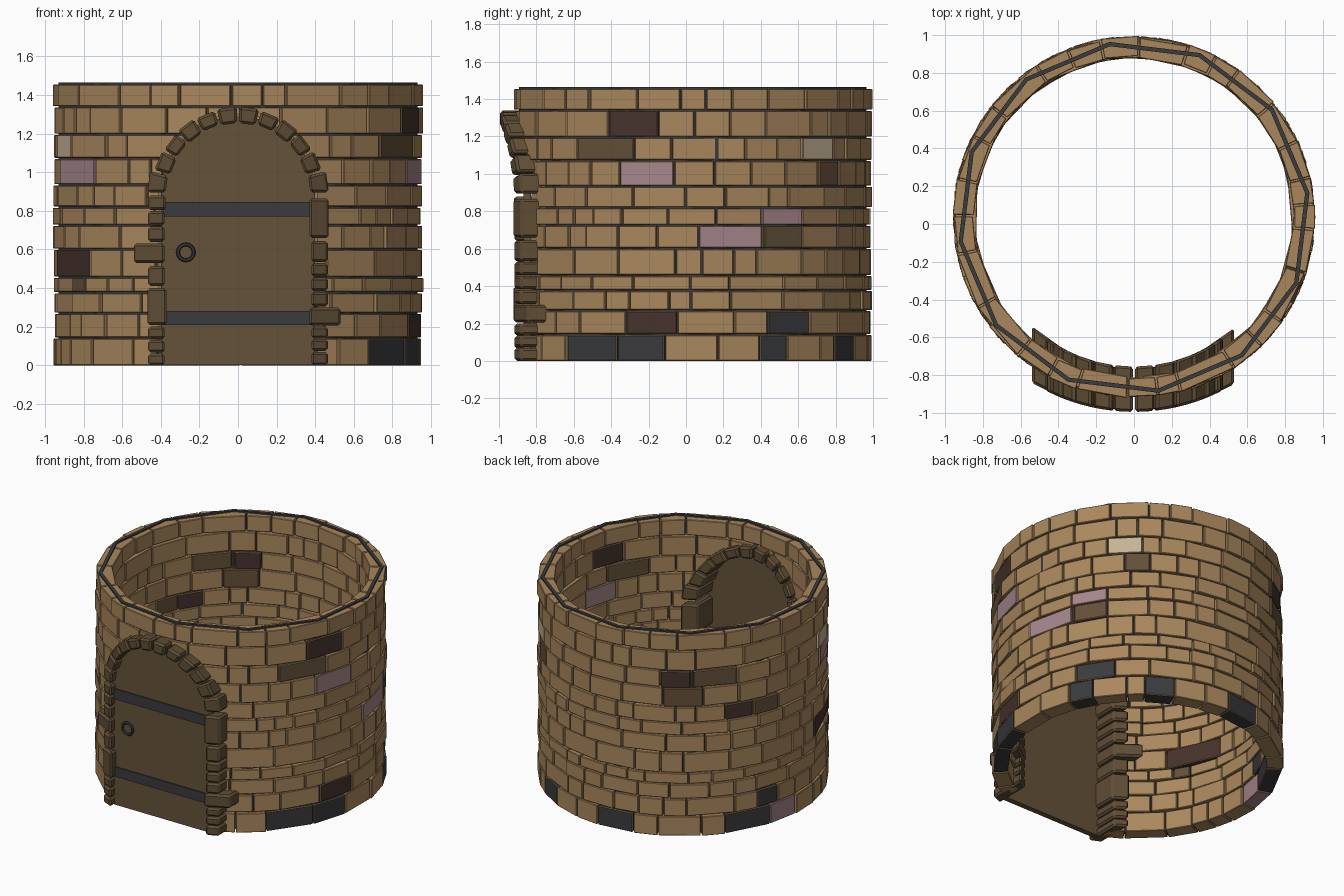
import bpy, bmesh, random
from math import sin, cos, pi, radians, sqrt

random.seed(7)
if "Cube" in bpy.data.objects:
    bpy.data.objects.remove(bpy.data.objects["Cube"], do_unlink=True)

CY = 0.035          # tower axis sits slightly behind the origin
SPRING = 0.89       # height where the door arch starts


def material(name, rgb):
    m = bpy.data.materials.new(name)
    m.use_nodes = True
    m.diffuse_color = (*rgb, 1)
    m.node_tree.nodes["Principled BSDF"].inputs["Base Color"].default_value = (*rgb, 1)
    return m


brick = material("tan_brick", (0.40, 0.245, 0.11))
umber = material("dark_umber_brick", (0.062, 0.033, 0.026))
olive = material("olive_brick", (0.125, 0.08, 0.04))
mauve = material("mauve_brick", (0.38, 0.24, 0.26))
slate = material("slate", (0.042, 0.043, 0.047))
cream = material("cream_brick", (0.56, 0.45, 0.30))
frame_col = material("door_frame_stone", (0.115, 0.075, 0.036))
door_col = material("door_wood", (0.13, 0.086, 0.042))


def finish(name, bm, mats):
    bmesh.ops.recalc_face_normals(bm, faces=bm.faces)
    me = bpy.data.meshes.new(name)
    bm.to_mesh(me)
    bm.free()
    for m in mats:
        me.materials.append(m)
    ob = bpy.data.objects.new(name, me)
    bpy.context.collection.objects.link(ob)
    return ob


def add_block(bm, low, high, mat=0):
    """Block between two matching four-point loops."""
    a = [bm.verts.new(p) for p in low]
    b = [bm.verts.new(p) for p in high]
    loops = [a[::-1], b]
    loops += [[a[i], a[(i + 1) % 4], b[(i + 1) % 4], b[i]] for i in range(4)]
    for loop in loops:
        bm.faces.new(loop).material_index = mat


def chamfer(bm, width):
    bmesh.ops.bevel(bm, geom=bm.edges[:], offset=width, segments=1,
                    affect='EDGES', clamp_overlap=True)


def polar(r, deg, z):
    t = radians(deg)
    return (r * cos(t), CY + r * sin(t), z)


def arch_slab(name, radius, bottom, front, back, mat):
    """Round-topped slab facing the front."""
    pts = [(-radius, bottom), (radius, bottom)]
    pts += [(radius * cos(pi * i / 24), SPRING + radius * sin(pi * i / 24))
            for i in range(25)]
    bm = bmesh.new()
    face = bm.faces.new([bm.verts.new((x, front, z)) for x, z in pts])
    ext = bmesh.ops.extrude_face_region(bm, geom=[face])
    moved = [v for v in ext["geom"] if isinstance(v, bmesh.types.BMVert)]
    bmesh.ops.translate(bm, verts=moved, vec=(0, back - front, 0))
    return finish(name, bm, [mat])


def cut(ob, cutter):
    mod = ob.modifiers.new("doorway", 'BOOLEAN')
    mod.operation = 'DIFFERENCE'
    mod.solver = 'EXACT'
    mod.object = cutter
    bpy.context.view_layer.objects.active = ob
    bpy.ops.object.modifier_apply(modifier=mod.name)


# Brick courses: odd-coloured bricks as (start angle, end angle, colour) per row
rows = [0, .142, .27, .377, .457, .602, .726, .82, .935, 1.072, 1.197, 1.34, 1.458]
palette = [brick, umber, olive, mauve, slate, cream]
U, O, M, S, C = 1, 2, 3, 4, 5
special = {
    0: [(-45, -25, S), (-25, -9, S), (22, 32, S), (53, 65, S), (89, 105, S),
        (142, 162, S), (162, 176, M)],
    1: [(-22, -5, U), (25, 41, S), (156, 166, S)],
    3: [(206, 214, O)],
    4: [(190, 217, U)],
    5: [(2, 23, M), (24, 38, O)],
    6: [(23, 38, M)],
    7: [(142, 154, U), (154, 166, O)],
    8: [(-24, -6, M), (45, 55, O), (117, 133, O), (195, 219, M)],
    9: [(-40, -19, O), (38, 52, C), (116, 128, U), (129, 147, O), (193, 206, C)],
    10: [(-28, -11, U)],
}


def course(row):
    """All bricks of one row: the odd ones plus random plain ones between."""
    odd = special.get(row, [])
    start = odd[0][0] if odd else random.uniform(-60, -40)
    stops = odd + [(start + 360, start + 360, 0)]
    at, out = start, []
    for a, b, col in stops:
        gap = a - at
        if gap > 0.5:
            weights = [random.uniform(.55, 1.5) for _ in range(max(1, round(gap / 13)))]
            for w in weights:
                step = gap * w / sum(weights)
                out.append((at, at + step, 0))
                at += step
        if b > a:
            out.append((a, b, col))
        at = b
    return out


bm = bmesh.new()
for row in range(len(rows) - 1):
    z0, z1 = rows[row] + (0.003 if row else 0), rows[row + 1] - 0.004
    for a, b, col in course(row):
        a, b = a + 0.25, b - 0.25
        r0 = random.uniform(.842, .856)
        r1 = random.uniform(.95, .962)
        ring = [(r0, a), (r1, a), (r1, b), (r0, b)]
        add_block(bm, [polar(r, t, z0) for r, t in ring],
                  [polar(r, t, z1) for r, t in ring], col)
chamfer(bm, 0.011)
bricks = finish("wall_bricks", bm, palette)

# Twelve-sided mortar band inside the bricks
bm = bmesh.new()
section = [(.915, .01), (.938, .01), (.938, 1.464), (.915, 1.464)]
loops = [[bm.verts.new(polar(r, 8 + 30 * i, z)) for r, z in section] for i in range(12)]
for i in range(12):
    p, q = loops[i], loops[(i + 1) % 12]
    for k in range(4):
        n = (k + 1) % 4
        bm.faces.new([p[k], p[n], q[n], q[k]])
mortar = finish("mortar_core", bm, [slate])

# Doorway opening through the wall
cutter = arch_slab("doorway_cutter", .41, -.1, -1.3, -.4, brick)
cut(bricks, cutter)
cut(mortar, cutter)
bpy.data.objects.remove(cutter, do_unlink=True)

# Door frame stones, following the curve of the wall
bm = bmesh.new()


def frame_stone(quad):
    def at(r):
        return [(x, CY - sqrt(r * r - x * x), z) for x, z in quad]
    add_block(bm, at(.79), at(1.03))


def post(side, stones):
    for z0, z1, inner, outer in stones:
        xs = (side * inner, side * outer)
        frame_stone([(xs[0], z0), (xs[1], z0), (xs[1], z1), (xs[0], z1)])


post(-1, [(0, .06, .38, .465), (.065, .13, .38, .465), (.135, .2, .38, .465),
          (.208, .4, .37, .47), (.41, .515, .38, .465), (.53, .63, .38, .54),
          (.64, .72, .38, .465), (.725, .8, .38, .465), (.805, .88, .375, .465)])
post(1, [(0, .07, .38, .465), (.075, .135, .38, .465), (.14, .2, .38, .465),
         (.205, .3, .37, .53), (.305, .38, .38, .465), (.385, .455, .38, .465),
         (.46, .53, .38, .465), (.535, .645, .38, .465), (.66, .865, .37, .47)])
for side in (-1, 1):
    for i in range(6):
        a, b = radians(15 * i + .8), radians(15 * i + 14.2)
        r0, r1 = (.365, .45) if i % 2 else (.37, .445)
        if i == 0:
            r0, r1 = .375, .47
        frame_stone([(side * r * cos(t), SPRING + r * sin(t))
                     for r, t in ((r0, a), (r1, a), (r1, b), (r0, b))])
chamfer(bm, 0.013)
finish("door_frame", bm, [frame_col])

# Door, iron straps and ring handle
arch_slab("door", .40, 0.002, -.87, -.83, door_col)
for name, z0, z1 in (("lower_strap", .21, .28), ("upper_strap", .77, .845)):
    bm = bmesh.new()
    add_block(bm, [(-.385, -.878, z0), (.385, -.878, z0), (.385, -.869, z0), (-.385, -.869, z0)],
              [(-.385, -.878, z1), (.385, -.878, z1), (.385, -.869, z1), (-.385, -.869, z1)])
    finish(name, bm, [slate])
bpy.ops.mesh.primitive_torus_add(major_radius=.041, minor_radius=.01, major_segments=16,
                                 minor_segments=6, location=(-.27, -.88, .585),
                                 rotation=(pi / 2, 0, 0))
handle = bpy.context.object
handle.name = "ring_handle"
handle.data.materials.append(slate)
